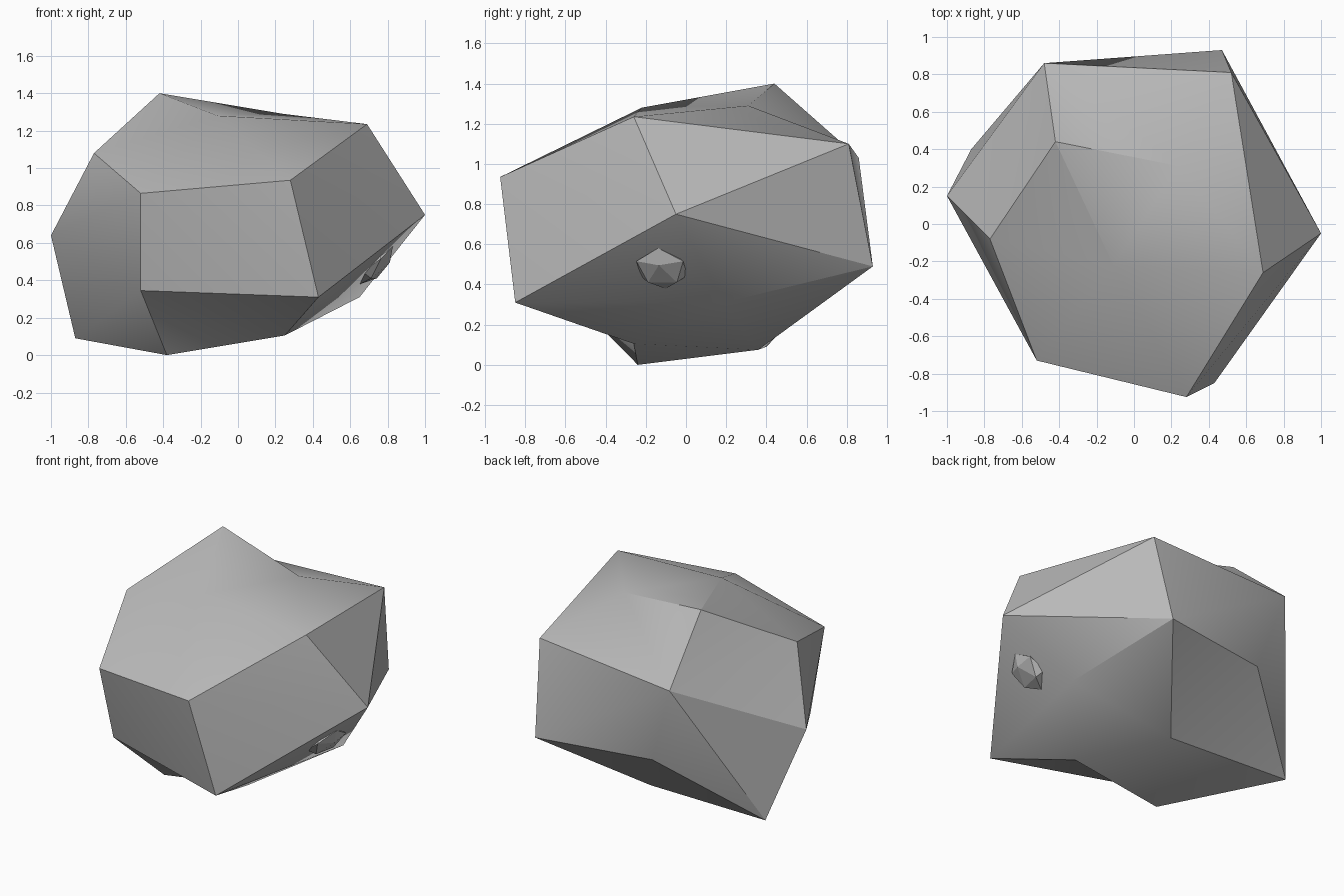
import bpy
import bmesh
import math
from mathutils import Vector

if "Cube" in bpy.data.objects:
    bpy.data.objects.remove(bpy.data.objects["Cube"], do_unlink=True)

# Single stone colour
stone = bpy.data.materials.new("stone_grey")
stone.use_nodes = True
grey = (0.5, 0.5, 0.5, 1)
stone.diffuse_color = grey
stone.node_tree.nodes["Principled BSDF"].inputs["Base Color"].default_value = grey


def make_object(name, bm):
    bmesh.ops.recalc_face_normals(bm, faces=bm.faces)
    mesh = bpy.data.meshes.new(name)
    bm.to_mesh(mesh)
    bm.free()
    mesh.materials.append(stone)
    obj = bpy.data.objects.new(name, mesh)
    bpy.context.collection.objects.link(obj)
    return obj


# Boulder corners, each labelled by a letter
corners = {
    # crown
    "A": (-.42, .44, 1.4), "M": (-.11, -.22, 1.28), "N": (.24, .31, 1.29),
    "B": (.69, -.26, 1.235), "O": (.52, .81, 1.1), "Q": (-.48, .86, 1.03),
    "H": (-.77, -.08, 1.08),
    # waist
    "D": (.28, -.925, .935), "E": (-.52, -.73, .865), "C": (1, -.05, .75),
    "I": (-1, .15, .64), "P": (.47, .93, .49), "U": (-.31, .8, .5),
    # underside
    "F": (.43, -.85, .31), "G": (-.52, -.58, .345), "S": (.65, .19, .31),
    "J": (-.87, .4, .09), "L": (.25, -.26, .105), "K": (-.38, -.24, 0),
    "V": (.01, .36, .075),
}

# Facets as triangle fans: hub corner first, then the ring around it
fans = ["MHEDBNAH", "QHANOPUJIH", "VPUJKLSP", "CBOPSFDB", "GEIJKLFE",
        "EHI", "FSL", "NOB", "DEF"]

bm = bmesh.new()
point = {key: bm.verts.new(co) for key, co in corners.items()}
for hub, *ring in fans:
    for first, second in zip(ring, ring[1:]):
        bm.faces.new([point[hub], point[first], point[second]])
boulder = make_object("boulder", bm)

# Soft facets with crisp ridges
bpy.ops.object.select_all(action="DESELECT")
boulder.select_set(True)
bpy.context.view_layer.objects.active = boulder
bpy.ops.object.shade_smooth_by_angle(angle=math.radians(30))

# Flat pebble stuck in the overhanging side facet
c, f, s = (Vector(corners[key]) for key in "CFS")
normal = (s - f).cross(c - f).normalized()
if normal.x < 0:
    normal.negate()
bm = bmesh.new()
bmesh.ops.create_icosphere(bm, subdivisions=1, radius=1)
pebble = make_object("embedded_pebble", bm)
pebble.scale = (.05, .14, .135)
pebble.rotation_euler = normal.to_track_quat("X", "Z").to_euler()
pebble.location = (.74, -.12, .48)
